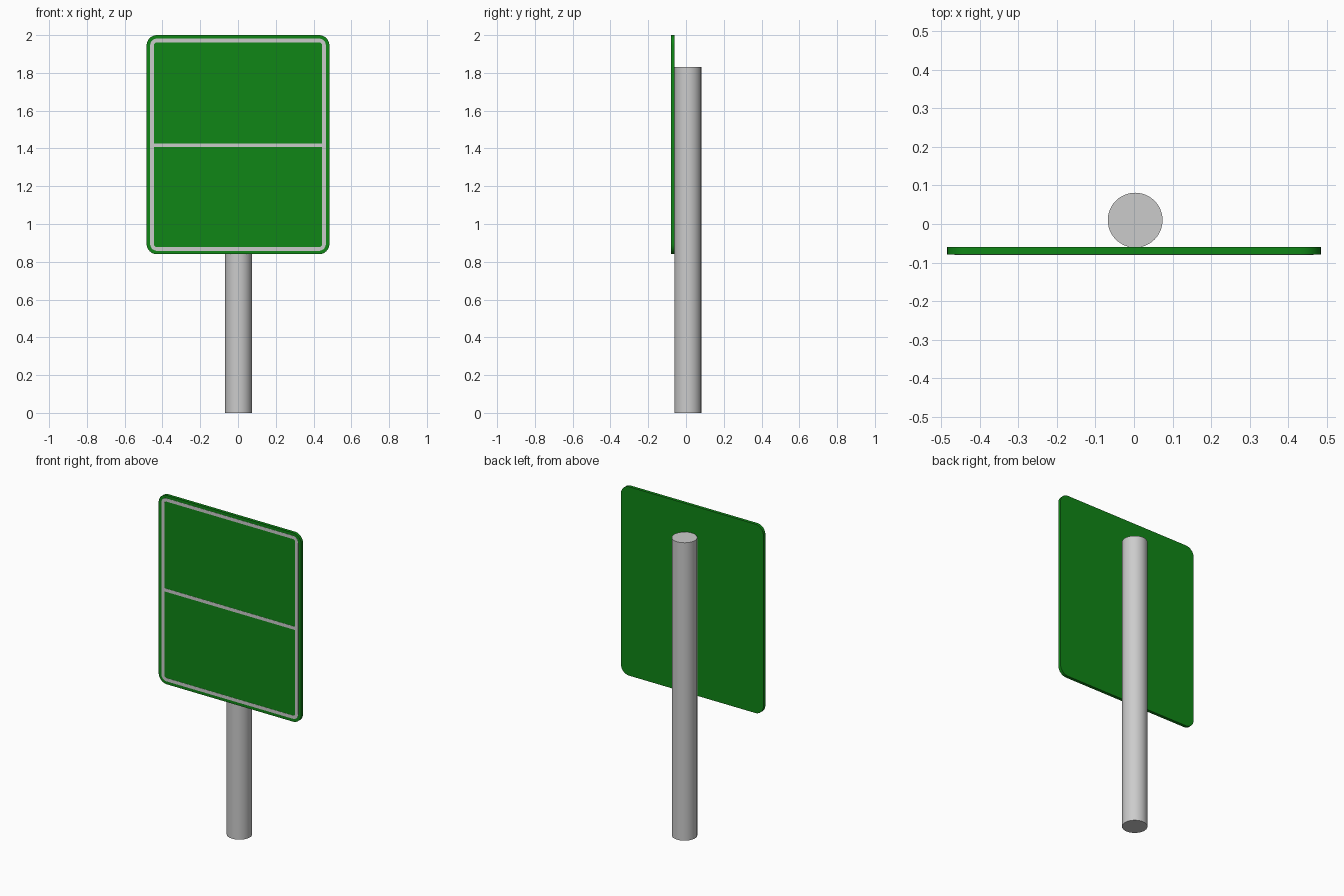
import bpy, bmesh
from math import cos, sin, pi

if "Cube" in bpy.data.objects:
    bpy.data.objects.remove(bpy.data.objects["Cube"])

FRONT, BACK = -0.079, -0.06      # sign panel faces along y
MARK = FRONT - 0.001             # front of the painted lines

green = bpy.data.materials.new("sign_green")
green.diffuse_color = (0.005, 0.24, 0.008, 1)
green.use_nodes = True
green.node_tree.nodes["Principled BSDF"].inputs["Base Color"].default_value = green.diffuse_color


def rounded_rect(x, z0, z1, r, n=8):
    """Outline points of a rounded rectangle in x/z, counter-clockwise."""
    corners = [(x - r, z1 - r), (-x + r, z1 - r), (-x + r, z0 + r), (x - r, z0 + r)]
    return [(cx + r * cos((i + k / n) * pi / 2), cz + r * sin((i + k / n) * pi / 2))
            for i, (cx, cz) in enumerate(corners) for k in range(n + 1)]


def finish(bm, name, mat=None):
    bmesh.ops.recalc_face_normals(bm, faces=bm.faces)
    me = bpy.data.meshes.new(name)
    bm.to_mesh(me)
    bm.free()
    ob = bpy.data.objects.new(name, me)
    bpy.context.collection.objects.link(ob)
    if mat:
        me.materials.append(mat)
    bpy.context.view_layer.objects.active = ob
    ob.select_set(True)
    bpy.ops.object.shade_smooth_by_angle(angle=0.6)
    ob.select_set(False)
    return ob


def thicken(bm, depth):
    ext = bmesh.ops.extrude_face_region(bm, geom=bm.faces[:])
    verts = [v for v in ext["geom"] if isinstance(v, bmesh.types.BMVert)]
    bmesh.ops.translate(bm, verts=verts, vec=(0, depth, 0))


# Sign panel: rounded green plate
bm = bmesh.new()
bm.faces.new([bm.verts.new((x, FRONT, z)) for x, z in rounded_rect(0.484, 0.84, 2.0, 0.055)])
thicken(bm, BACK - FRONT)
finish(bm, "sign_panel", green)

# Border line: rounded ring just inside the panel edge
bm = bmesh.new()
outer, inner = ([bm.verts.new((x, MARK, z)) for x, z in pts] for pts in (
    rounded_rect(0.465, 0.858, 1.982, 0.036), rounded_rect(0.445, 0.878, 1.962, 0.016)))
for i in range(len(outer)):
    j = (i + 1) % len(outer)
    bm.faces.new((outer[i], outer[j], inner[j], inner[i]))
thicken(bm, FRONT - MARK)
finish(bm, "border_line")

# Divider line across the middle
bm = bmesh.new()
bm.faces.new([bm.verts.new((x, MARK, z)) for x, z in
              ((-0.446, 1.407), (0.446, 1.407), (0.446, 1.427), (-0.446, 1.427))])
thicken(bm, FRONT - MARK)
finish(bm, "divider_line")

# Round post behind the panel
bpy.ops.mesh.primitive_cylinder_add(vertices=48, radius=0.071, depth=1.83,
                                    location=(0.003, 0.01, 0.915))
bpy.context.object.name = "post"
bpy.ops.object.shade_smooth_by_angle(angle=0.6)
